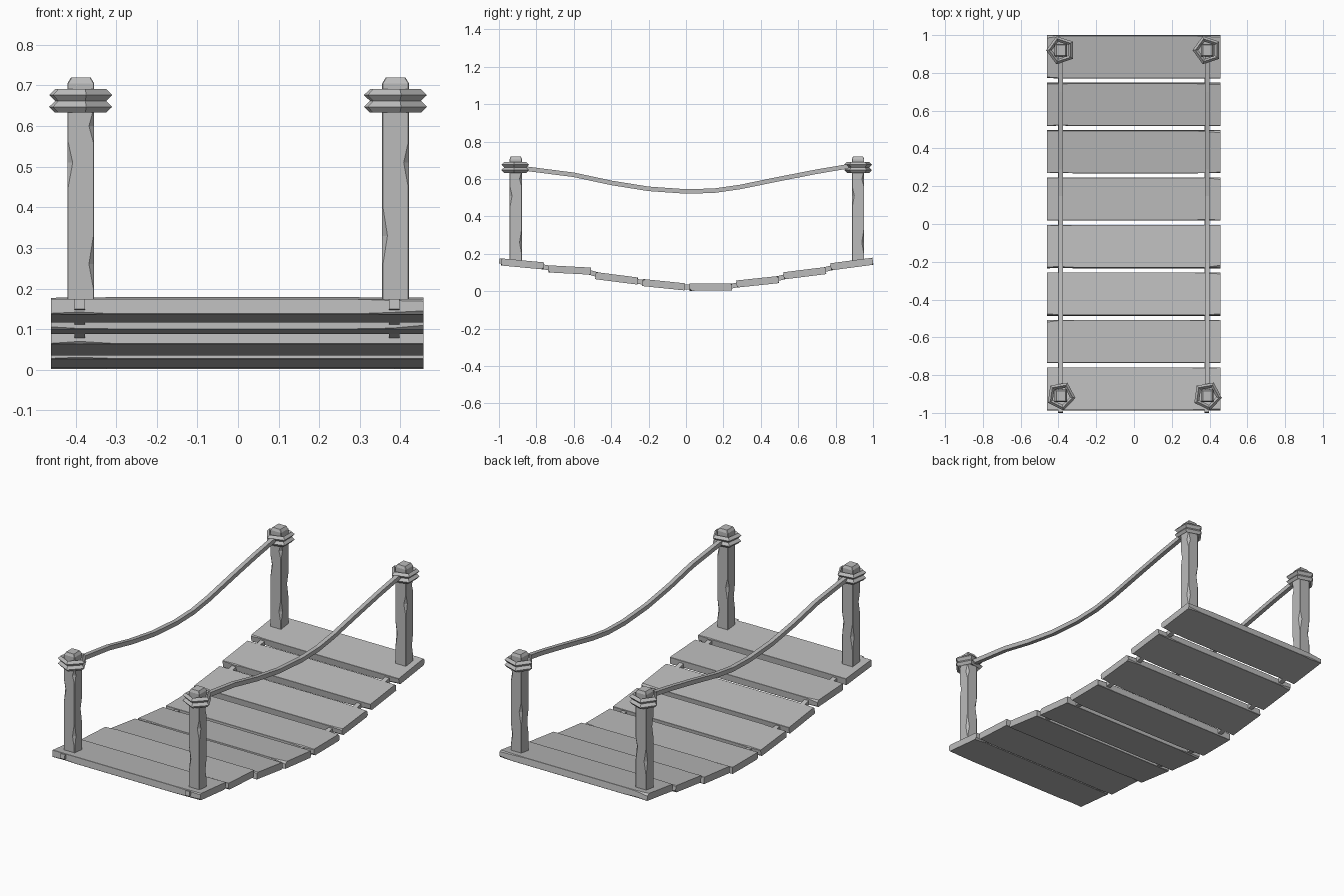
import bpy, bmesh, math, random
from mathutils import Matrix, Vector

random.seed(4)
if "Cube" in bpy.data.objects:
    bpy.data.objects.remove(bpy.data.objects["Cube"])

grey = bpy.data.materials.new("weathered grey")
grey.use_nodes = True
colour = (0.5, 0.5, 0.5, 1)
grey.diffuse_color = colour
grey.node_tree.nodes["Principled BSDF"].inputs["Base Color"].default_value = colour


def loft(name, rings, closed=False, matrix=None):
    """Skin a list of equal-sized point rings with flat faces."""
    bm = bmesh.new()
    loops = [[bm.verts.new(p) for p in ring] for ring in rings]
    pairs = list(zip(loops, loops[1:] + loops[:1])) if closed else list(zip(loops, loops[1:]))
    for a, b in pairs:
        for k in range(len(a)):
            j = (k + 1) % len(a)
            bm.faces.new((a[k], a[j], b[j], b[k]))
    if not closed:
        bm.faces.new(loops[0])
        bm.faces.new(loops[-1])
    bmesh.ops.recalc_face_normals(bm, faces=bm.faces)
    mesh = bpy.data.meshes.new(name)
    bm.to_mesh(mesh)
    bm.free()
    mesh.materials.append(grey)
    obj = bpy.data.objects.new(name, mesh)
    bpy.context.collection.objects.link(obj)
    if matrix:
        obj.matrix_world = matrix
    return obj


def section(x, w, h, chips):
    """Rectangle across local x with each corner cut by its own amount."""
    ring = []
    for (sy, sz), c in zip(((1, 1), (-1, 1), (-1, -1), (1, -1)), chips):
        pair = [Vector((x, sy * w, sz * (h - c))), Vector((x, sy * (w - c), sz * h))]
        ring += pair if sy * sz > 0 else pair[::-1]
    return ring


def plank(name, y0, z0, y1, z1):
    """Board with worn corners near its two ends, tilted along the sag."""
    rings = []
    for x in (-0.46, -0.39, -0.31, 0.29, 0.38, 0.457):
        wear = 0.013 if abs(x) > 0.4 else 0.006 if abs(x) > 0.35 else 0.001
        chips = [max(0.001, random.uniform(-0.4, 1) * wear) for k in range(4)]
        rings.append(section(x, math.hypot(y1 - y0, z1 - z0) / 2, 0.019, chips))
    tilt = Matrix.Rotation(math.atan2(z1 - z0, y1 - y0), 4, "X")
    loft(name, rings, matrix=Matrix.Translation((0, (y0 + y1) / 2, (z0 + z1) / 2)) @ tilt)


def post(name, x, y):
    """Square post with notched edges and a chamfered top."""
    rings = []
    chipped = {0.26: 0, 0.33: 2, 0.40: 1, 0.51: 3, 0.60: 0}
    turn = random.randrange(4)
    for z in (0.15, 0.20, 0.26, 0.33, 0.40, 0.45, 0.51, 0.56, 0.60, 0.64, 0.705):
        chips = [0.002] * 4
        if z in chipped:
            chips[(chipped[z] + turn) % 4] = 0.013
        rings.append(section(z, 0.033, 0.033, chips))
    rings.append(section(0.72, 0.024, 0.027, [0.002] * 4))
    for ring in rings:
        for p in ring:
            p.xyz = (x + p.y, y + p.z, p.x)
    loft(name, rings)


def rope_ring(name, x, y, z, start):
    """Five-sided band with a diamond profile."""
    rings = []
    for k in range(5):
        a = math.radians(start + 72 * k)
        rings.append([(x + r * math.cos(a), y + r * math.sin(a), z + dz)
                      for r, dz in ((0.078, 0), (0.063, 0.0145), (0.048, 0), (0.063, -0.0145))])
    loft(name, rings, closed=True)


def rope(name, x, path, half):
    """Square rope following a path in the y-z plane."""
    rings = []
    for i, (y, z) in enumerate(path):
        a, b = path[max(i - 1, 0)], path[min(i + 1, len(path) - 1)]
        d = Vector((0, b[0] - a[0], b[1] - a[1])).normalized()
        n = Vector((0, -d.z, d.y)) * half
        side = Vector((half, 0, 0))
        c = Vector((x, y, z))
        rings.append([c + side + n, c - side + n, c - side - n, c + side - n])
    loft(name, rings)


# Sagging deck: heights of each plank's front and back edge
heights = [(0.156, 0.135), (0.119, 0.107), (0.083, 0.054), (0.046, 0.023),
           (0.021, 0.022), (0.038, 0.062), (0.082, 0.110), (0.130, 0.160)]
strap = [(-0.998, 0.162)]
for i, (za, zb) in enumerate(heights):
    y0 = -0.987 + 0.2515 * i
    y1 = y0 + 0.226
    plank(f"plank_{i + 1}", y0, za, y1, zb)
    strap += [(y0 + 0.03, za), (y1 - 0.03, zb)]
strap.append((0.998, 0.161))

# Posts, bands and ropes on both sides
rail = [(-0.91, 0.662), (-0.85, 0.654), (-0.6, 0.622), (-0.4, 0.579), (-0.2, 0.547), (0, 0.533),
        (0.15, 0.537), (0.29, 0.557), (0.5, 0.6), (0.7, 0.639), (0.86, 0.666), (0.92, 0.672)]
for side, x in (("right", -0.387), ("left", 0.388)):
    for end, y, start in (("front", -0.91, -8), ("back", 0.92, 180)):
        post(f"{end}_{side}_post", x, y)
        for n, z in (("lower", 0.6475), ("upper", 0.6765)):
            rope_ring(f"{end}_{side}_{n}_band", x, y, z, start)
    rope(f"{side}_hand_rope", x, rail, 0.012)
    rope(f"{side}_deck_strap", x - 0.003, strap, 0.013)
